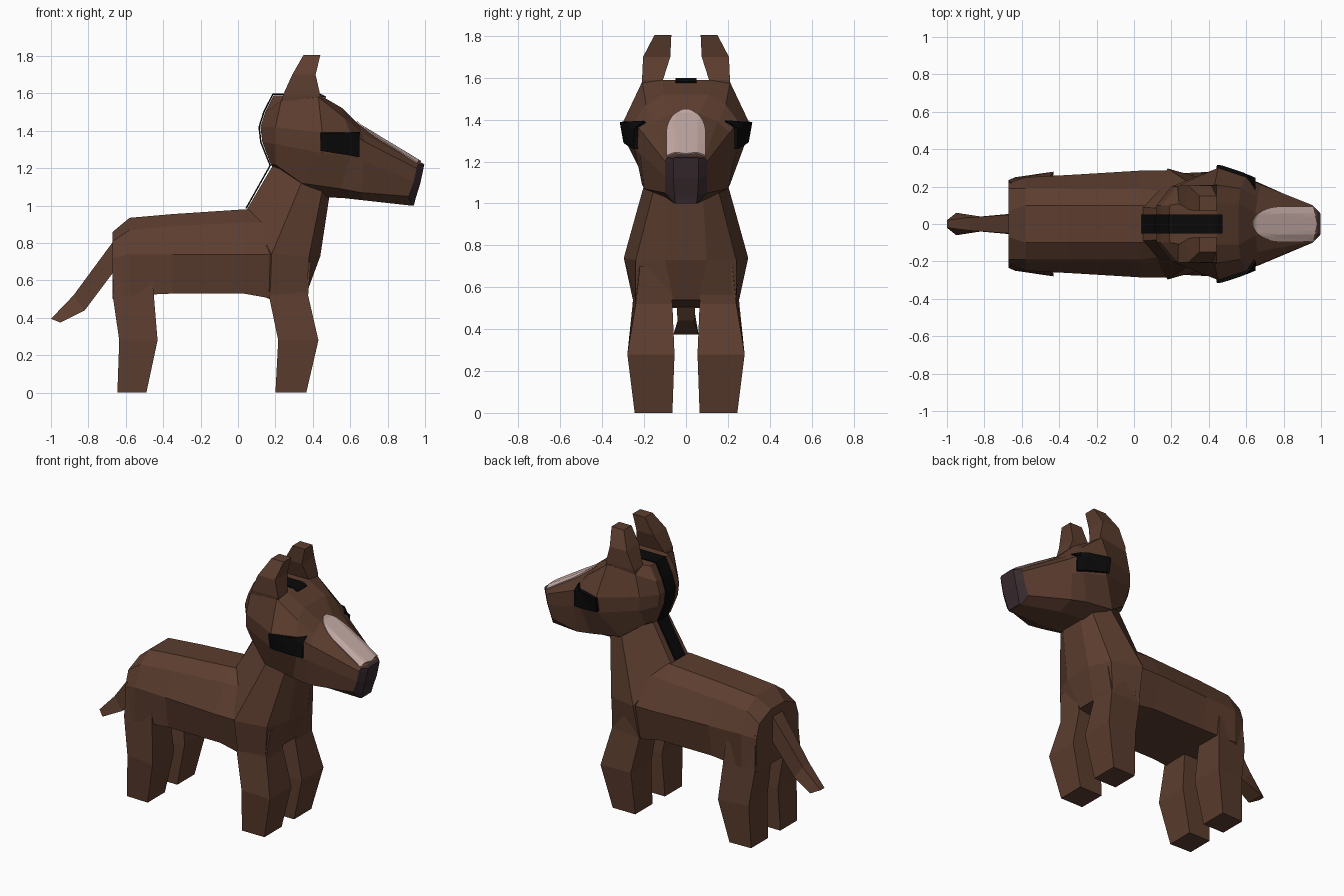
import bpy, bmesh, math
from mathutils import Vector
from mathutils.bvhtree import BVHTree

if "Cube" in bpy.data.objects:
    bpy.data.objects.remove(bpy.data.objects["Cube"])


def material(name, rgb):
    m = bpy.data.materials.new(name)
    m.diffuse_color = (*rgb, 1)
    m.use_nodes = True
    m.node_tree.nodes["Principled BSDF"].inputs["Base Color"].default_value = m.diffuse_color
    return m


BROWN = material("brown coat", (0.107, 0.047, 0.028))
BLACK = material("black", (0.003, 0.003, 0.003))
PINK = material("pale pink", (0.58, 0.42, 0.39))
DARK = material("dark nose", (0.040, 0.023, 0.027))


def make(name, verts, faces, mat):
    bm = bmesh.new()
    vs = [bm.verts.new(v) for v in verts]
    for f in faces:
        bm.faces.new([vs[i] for i in f])
    bmesh.ops.recalc_face_normals(bm, faces=bm.faces[:])
    me = bpy.data.meshes.new(name)
    bm.to_mesh(me)
    bm.free()
    me.materials.append(mat)
    ob = bpy.data.objects.new(name, me)
    bpy.context.collection.objects.link(ob)
    return ob


def loft(name, loops, mat):
    """Skin closed loops; caps are strips of quads across the loop."""
    n = len(loops[0])
    verts = [p for lp in loops for p in lp]
    faces = []
    for r in range(len(loops) - 1):
        for i in range(n):
            j = (i + 1) % n
            faces.append((r * n + i, r * n + j, (r + 1) * n + j, (r + 1) * n + i))
    for base in (0, (len(loops) - 1) * n):
        for i in range(n // 2 - 1):
            faces.append([base + k for k in (i, i + 1, n - 2 - i, n - 1 - i)])
    return make(name, verts, faces, mat)


def sym(half):
    """Close a half cross-section by mirroring it across y."""
    return list(half) + [(x, -y, z) for x, y, z in reversed(half)]


def limb(name, rings):
    """Pair of four-sided limbs; ring = z, back x, front x, inner y, outer back y, outer front y."""
    for side, s in (("left", 1), ("right", -1)):
        loops = [[(xb, s * yi, z), (xf, s * yi, z), (xf, s * yf, z), (xb, s * yo, z)]
                 for z, xb, xf, yi, yo, yf in rings]
        loft(side + "_" + name, loops, BROWN)


def sheet(name, rows, mat, thick):
    n = len(rows[0])
    faces = [(r * n + i, r * n + i + 1, (r + 1) * n + i + 1, (r + 1) * n + i)
             for r in range(len(rows) - 1) for i in range(n - 1)]
    ob = make(name, [p for row in rows for p in row], faces, mat)
    mod = ob.modifiers.new("thickness", "SOLIDIFY")
    mod.thickness = thick
    mod.offset = 0
    return ob


# Barrel of the body, rear to shoulder
body = [
    (-0.67, [(.07, .86), (.19, .81), (.22, .72), (.22, .50), (.07, .52)]),
    (-0.58, [(.10, .935), (.19, .87), (.25, .74), (.25, .52), (.06, .53)]),
    (-0.35, [(.10, .955), (.19, .89), (.262, .74), (.23, .53), (.06, .53)]),
    (0.03, [(.10, .98), (.19, .91), (.285, .74), (.23, .53), (.06, .53)]),
    (0.20, [(.08, .98), (.17, .91), (.285, .74), (.24, .50), (.06, .50)]),
]
loft("body", [sym([(x, y, z) for y, z in pts]) for x, pts in body], BROWN)

# Chest and neck, bottom to top
neck = [
    [(.06, .08, .55), (.17, .245, .50), (.37, .24, .54), (.37, .06, .54)],
    [(.045, .09, .975), (.18, .297, .74), (.38, .24, .73), (.44, .10, .73)],
    [(.195, .08, 1.23), (.34, .19, 1.125), (.45, .15, 1.08), (.49, .08, 1.06)],
]
loft("neck", [sym(h) for h in neck], BROWN)

# Legs
limb("hind_leg", [(0, -.645, -.49, .065, .24, .245), (.28, -.635, -.43, .055, .25, .28),
                  (.52, -.67, -.45, .065, .235, .255), (.74, -.66, -.47, .08, .22, .24)])
limb("front_leg", [(0, .20, .365, .065, .245, .245), (.28, .215, .43, .055, .27, .28),
                   (.52, .165, .375, .065, .25, .24), (.70, .19, .39, .08, .25, .22)])

# Tail
tail = [
    [(-.60, .055, .90), (-.655, .055, .66)],
    [(-.88, .035, .52), (-.82, .04, .44)],
    [(-1.0, .02, .395), (-.95, .06, .375)],
]
loft("tail", [sym(h) for h in tail], BROWN)

# Head, back of skull to muzzle
muzzle_end = [(.98, .05, 1.23), (.965, .09, 1.22), (.955, .10, 1.20),
              (.94, .10, 1.13), (.91, .10, 1.05), (.93, .055, 1.0)]
head_rings = [
    [(.19, .10, 1.59), (.145, .10, 1.50), (.12, .10, 1.42),
     (.13, .10, 1.34), (.175, .09, 1.22), (.19, .06, 1.20)],
    [(.25, .11, 1.59), (.23, .20, 1.56), (.20, .20, 1.42),
     (.20, .20, 1.33), (.20, .14, 1.22), (.25, .07, 1.17)],
    [(.44, .11, 1.59), (.43, .21, 1.58), (.45, .30, 1.39),
     (.45, .28, 1.28), (.34, .20, 1.12), (.48, .10, 1.045)],
    [(.56, .11, 1.52), (.57, .19, 1.47), (.60, .25, 1.39),
     (.60, .245, 1.26), (.55, .21, 1.09), (.57, .10, 1.04)],
    [(.65, .06, 1.43), (.66, .15, 1.39), (.68, .21, 1.34),
     (.67, .22, 1.24), (.66, .20, 1.07), (.66, .10, 1.03)],
    muzzle_end,
]
head = loft("head", [sym(h) for h in head_rings], BROWN)

# Nose
nose_front = [(.998, .05, 1.22), (.995, .06, 1.215), (.99, .06, 1.19),
              (.975, .06, 1.12), (.95, .055, 1.04), (.94, .05, 1.0)]
loft("nose", [sym(muzzle_end), sym(nose_front)], DARK)

# Ears
limb("ear", [(1.50, .22, .43, .11, .19, .20), (1.59, .24, .44, .11, .205, .21),
             (1.70, .29, .415, .075, .205, .205), (1.805, .35, .44, .07, .15, .15)])

# Markings projected on the head
tree = BVHTree.FromPolygons([v.co.copy() for v in head.data.vertices],
                            [tuple(p.vertices) for p in head.data.polygons])


def on_head(origin, direction, lift):
    o, d = Vector(origin), Vector(direction)
    hit = tree.ray_cast(o, d)[0]
    if hit is None:
        hit = tree.find_nearest(o + d * 0.75)[0]
    return hit - d * lift


# Pale blaze on the muzzle, rounded at the top
rows = []
for i in range(15):
    u = (i / 14) ** 1.5
    k = min(u / 0.45, 1)
    w = max(0.092 * math.sqrt(1 - (1 - k) ** 2), 0.012)
    rows.append([on_head((.635 + u * (.343 - .02 * abs(v / 5)), w * v / 5, 2), (0, 0, -1), .004)
                 for v in range(-5, 6)])
sheet("muzzle_blaze", rows, PINK, 0.008)

# Eyes
for side, s in (("left", 1), ("right", -1)):
    rows = []
    for i in range(8):
        t = i / 7
        x, low = .442 + .203 * t, 1.295 - .035 * t
        rows.append([on_head((x, s, low + (1.39 - low) * k / 4), (0, -s, 0), .01) for k in range(5)])
    sheet(side + "_eye", rows, BLACK, 0.02)

# Mane strip up the neck and over the skull
path = [(.043, .985), (.172, 1.215), (.122, 1.34), (.113, 1.42),
        (.139, 1.503), (.186, 1.595), (.44, 1.595), (.47, 1.579)]
sheet("mane", [[(x, -.05, z), (x, .05, z)] for x, z in path], BLACK, 0.008)
